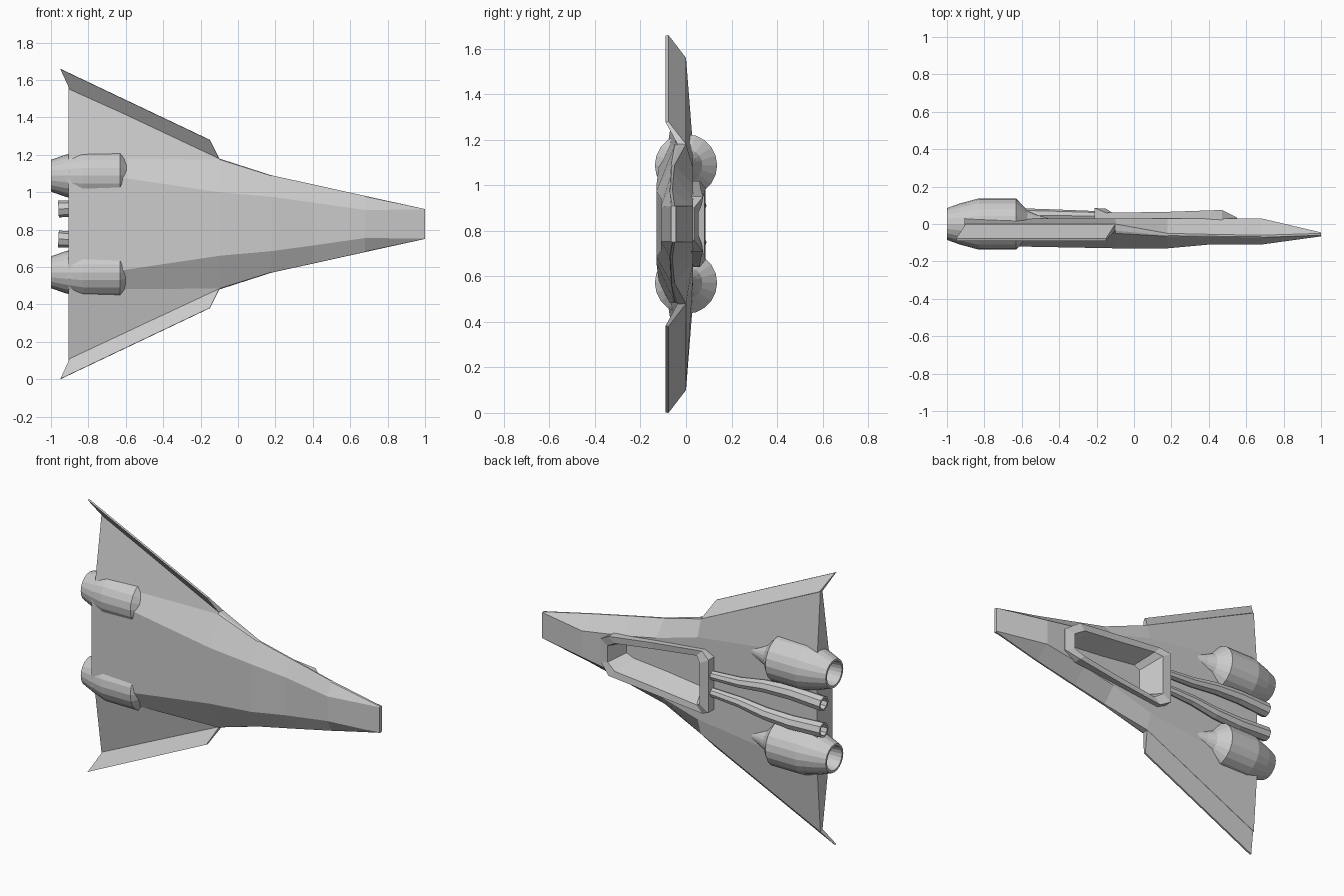
import bpy, bmesh, math
from mathutils import Vector

cube = bpy.data.objects.get("Cube")
if cube:
    bpy.data.objects.remove(cube, do_unlink=True)

MID = 0.83  # height of the symmetry plane

grey = bpy.data.materials.new("hull_grey")
grey.use_nodes = True
grey.diffuse_color = (0.6, 0.6, 0.6, 1)
for node in grey.node_tree.nodes:
    if node.type == 'BSDF_PRINCIPLED':
        node.inputs["Base Color"].default_value = (0.6, 0.6, 0.6, 1)


def add_object(name, data):
    obj = bpy.data.objects.new(name, data)
    bpy.context.scene.collection.objects.link(obj)
    data.materials.append(grey)
    return obj


def loft(name, rings):
    """Closed solid skinned through rings of equal point count."""
    bm = bmesh.new()
    loops = [[bm.verts.new(p) for p in ring] for ring in rings]
    count = len(loops[0])
    for a, b in zip(loops, loops[1:]):
        for i in range(count):
            j = (i + 1) % count
            bm.faces.new((a[i], a[j], b[j], b[i]))
    bm.faces.new(loops[0])
    bm.faces.new(loops[-1])
    bmesh.ops.recalc_face_normals(bm, faces=bm.faces)
    mesh = bpy.data.meshes.new(name)
    bm.to_mesh(mesh)
    bm.free()
    return add_object(name, mesh)


def mirrored(half):
    """Turn (x, y, offset) points into a ring symmetric about the mid plane."""
    return ([(x, y, MID + s) for x, y, s in half]
            + [(x, y, MID - s) for x, y, s in reversed(half)])


# Hull and wings: x, then (offset, y) of shoulder, upper edge, lower edge, crease, keel
sections = [
    (-0.905, (0.35, 0.03), (0.73, 0.0), (0.73, -0.02), (0.35, -0.08), (0.29, -0.115)),
    (-0.10, (0.25, 0.03), (0.35, 0.0), (0.35, -0.035), (0.345, -0.05), (0.17, -0.13)),
    (0.18, (0.17, 0.03), (0.26, -0.05), (0.26, -0.062), (0.257, -0.066), (0.145, -0.13)),
    (0.40, (0.125, 0.03), (0.212, -0.055), (0.212, -0.065), (0.209, -0.069), (0.115, -0.11)),
    (0.68, (0.08, 0.03), (0.15, -0.06), (0.15, -0.068), (0.147, -0.072), (0.075, -0.11)),
    (1.0, (0.078, -0.045), (0.08, -0.05), (0.08, -0.056), (0.08, -0.06), (0.078, -0.066)),
]
hull = loft("hull", [mirrored([(x, y, s) for s, y in pts]) for x, *pts in sections])

# Cockpit tub with raised rim, let into the hull
outer = [(0.55, 0.07), (0.47, 0.12), (0.18, 0.155), (-0.15, 0.19), (-0.21, 0.16)]
inner = [(0.49, 0.05), (0.43, 0.085), (0.18, 0.115), (-0.11, 0.15), (-0.15, 0.125)]
floor = [(0.45, 0.03), (0.40, 0.05), (0.18, 0.07), (-0.06, 0.10), (-0.10, 0.08)]
middle = [((a + c) / 2, (b + d) / 2) for (a, b), (c, d) in zip(outer, inner)]
outer_top = [0.035, 0.075, 0.065, 0.06, 0.085]
inner_top = [0.055, 0.07, 0.06, 0.055, 0.082]


def level(outline, heights):
    if not isinstance(heights, list):
        heights = [heights] * len(outline)
    return mirrored([(x, y, s) for (x, s), y in zip(outline, heights)])


cutter = loft("cockpit_cutter", [level(middle, -0.09), level(middle, 0.2)])
cutter.hide_render = True
cut = hull.modifiers.new("cockpit_opening", 'BOOLEAN')
cut.operation = 'DIFFERENCE'
cut.solver = 'EXACT'
cut.object = cutter
bpy.context.view_layer.objects.active = hull
bpy.ops.object.modifier_apply(modifier=cut.name)
bpy.data.objects.remove(cutter, do_unlink=True)

loft("cockpit_tub", [level(middle, -0.08), level(outer, -0.02), level(outer, outer_top),
                     level(inner, inner_top), level(floor, -0.07)])

# Engine silhouette from inside the nozzle to the tip of the front spike
engine_profile = [(-0.90, 0.06), (-1.0, 0.072), (-1.0, 0.085), (-0.93, 0.11), (-0.83, 0.137),
                  (-0.63, 0.137), (-0.57, 0.072), (-0.52, 0.05), (-0.40, 0.012)]
SIDES = 20


def circle(x, radius, centre):
    turns = [2 * math.pi * i / SIDES for i in range(SIDES)]
    return [(x, radius * math.cos(t), centre + radius * math.sin(t)) for t in turns]


# Pipe path: x, y, offset, radius
pipe_path = [(-0.17, 0.042, 0.05, 0.026), (-0.40, 0.045, 0.06, 0.032), (-0.57, 0.045, 0.083, 0.038),
             (-0.75, 0.045, 0.09, 0.042), (-0.96, 0.045, 0.08, 0.045)]

for side, label in ((1, "upper"), (-1, "lower")):
    loft(label + "_engine", [circle(x, r, MID + side * 0.258) for x, r in engine_profile])

    # Swept winglet plate bent towards the belly
    top = [(-0.10, 0.0, 0.35), (-0.90, 0.0, 0.73), (-0.95, -0.077, 0.83), (-0.15, -0.077, 0.45)]
    under = [(-0.10, -0.035, 0.345), (-0.90, -0.022, 0.72), (-0.95, -0.09, 0.828), (-0.15, -0.09, 0.448)]
    loft(label + "_winglet", [[(x, y, MID + side * s) for x, y, s in quad] for quad in (top, under)])

    # Open exhaust pipe running back from the cockpit
    curve = bpy.data.curves.new(label + "_pipe", 'CURVE')
    curve.dimensions = '3D'
    curve.bevel_depth = 1.0
    curve.bevel_resolution = 2
    spline = curve.splines.new('POLY')
    spline.use_smooth = False
    spline.points.add(len(pipe_path) - 1)
    for point, (x, y, s, r) in zip(spline.points, pipe_path):
        point.co = (x, y, MID + side * s, 1)
        point.radius = r
    pipe = add_object(label + "_pipe", curve)
    wall = pipe.modifiers.new("wall", 'SOLIDIFY')
    wall.thickness = 0.012
